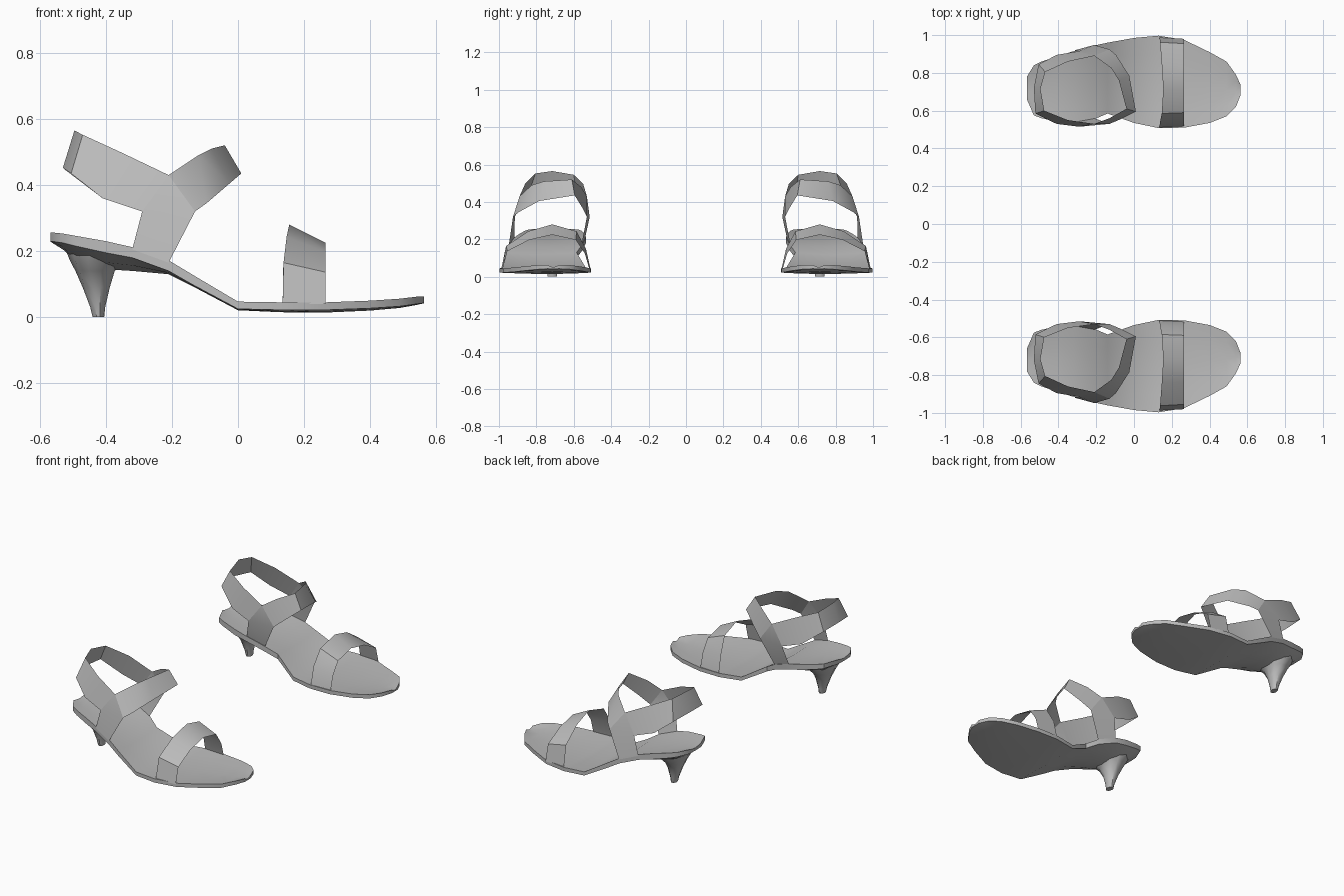
import bpy, bmesh, math

if "Cube" in bpy.data.objects:
    bpy.data.objects.remove(bpy.data.objects["Cube"])

grey = bpy.data.materials.new("grey_leather")
grey.diffuse_color = (0.5, 0.5, 0.5, 1)
grey.use_nodes = True
grey.node_tree.nodes["Principled BSDF"].inputs["Base Color"].default_value = grey.diffuse_color


def make(name, verts, faces, closed):
    """Build the near shoe's part (y = -w) and mirror it to the far shoe."""
    me = bpy.data.meshes.new(name)
    me.from_pydata([(x, -w, z) for x, w, z in verts], [], faces)
    bm = bmesh.new()
    bm.from_mesh(me)
    if closed:
        bmesh.ops.recalc_face_normals(bm, faces=bm.faces)
    else:  # open strap: face away from the middle of the foot
        for f in bm.faces:
            f.normal_update()
            c = f.calc_center_median()
            if f.normal.x * (c.x + off_x) + f.normal.y * (c.y + 0.73) + f.normal.z * (c.z - 0.2) < 0:
                f.normal_flip()
    bm.to_mesh(me)
    bm.free()
    me.materials.append(grey)
    ob = bpy.data.objects.new(name, me)
    bpy.context.collection.objects.link(ob)
    m = ob.modifiers.new("pair", 'MIRROR')
    m.use_axis = (False, True, False)
    m.use_mirror_merge = False
    bpy.context.view_layer.objects.active = ob
    ob.select_set(True)
    bpy.ops.object.shade_smooth_by_angle(angle=math.radians(40))
    ob.select_set(False)
    return ob


def loft(name, rings):
    n = len(rings[0])
    verts = [p for r in rings for p in r]
    faces = [(i * n + j, i * n + (j + 1) % n, (i + 1) * n + (j + 1) % n, (i + 1) * n + j)
             for i in range(len(rings) - 1) for j in range(n)]
    faces += [tuple(range(n)), tuple(range(len(verts) - n, len(verts)))]
    return make(name, verts, faces, True)


def ribbon(name, upper, lower):
    n = len(upper)
    faces = [(i, i + 1, n + i + 1, n + i) for i in range(n - 1)]
    return make(name, upper + lower, faces, False)


# Sole: x, inner edge, outer edge, top z, edge underside z, centre underside z
stations = [
    (-.567, .66, .78, .257, .230, .228), (-.53, .575, .84, .253, .225, .205),
    (-.49, .56, .86, .246, .215, .170), (-.40, .54, .89, .230, .195, .145),
    (-.32, .535, .915, .212, .180, .140), (-.21, .555, .945, .172, .140, .130),
    (-.14, .585, .96, .130, .100, .095), (0, .535, .985, .047, .025, .021),
    (.13, .508, .997, .045, .022, .015), (.265, .51, .975, .045, .022, .014),
    (.40, .535, .91, .050, .027, .020), (.49, .57, .86, .056, .033, .028),
    (.54, .62, .79, .062, .040, .037), (.563, .68, .74, .063, .043, .042)]
rings = []
for x, a, b, zt, ze, zc in stations:
    ring = []
    for t in (0, .2, .5, .8, 1):      # slightly dished footbed
        ring.append((x, a + (b - a) * t, zt - .012 * math.sin(math.pi * t)))
    for t in (1, .8, .5, .2, 0):      # rounded underside
        ring.append((x, a + (b - a) * t, ze + (zc - ze) * math.sin(math.pi * t)))
    rings.append(ring)
loft("sole", rings)

# Heel: z, back x, front x, half width
rings = []
for z, x0, x1, hw in [(0, -.44, -.405, .025), (.03, -.447, -.402, .03), (.09, -.470, -.388, .048),
                      (.14, -.492, -.373, .08), (.17, -.508, -.35, .11), (.20, -.52, -.32, .125)]:
    rings.append([((x0 + x1) / 2 + (x1 - x0) / 2 * math.cos(k * math.pi / 5),
                   .715 + hw * math.sin(k * math.pi / 5), z) for k in range(10)])
loft("heel", rings)

# Toe strap: arch with a higher back edge
off_x = -.2
arch = [(.51, .04), (.535, .15), (.585, .243), (.715, .28), (.843, .243), (.962, .165), (.988, .04)]
back, front = [], []
for w, z in arch:
    k = (z - .04) / .24
    back.append((.135 + .02 * k ** 3, w, z))
    front.append((.265, w + (.73 - w) * .03, .04 + (z - .04) * .77))
ribbon("toe_strap", back, front)

# Ankle strap: side legs, heel band and instep band
off_x = .25
out_top, out_rear, out_front = (-.21, .89, .43), (-.29, .915, .32), (-.13, .925, .32)
in_top, in_rear, in_front = (-.21, .53, .43), (-.29, .515, .32), (-.13, .53, .32)
ribbon("heel_band",
       [out_top, (-.35, .86, .497), (-.47, .805, .552), (-.495, .715, .565), (-.475, .6, .545),
        (-.35, .55, .497), in_top],
       [out_rear, (-.41, .895, .36), (-.505, .845, .435), (-.53, .72, .452), (-.522, .585, .445),
        (-.41, .53, .36), in_rear])
ribbon("instep_band",
       [out_top, (-.12, .825, .49), (-.08, .76, .51), (-.04, .61, .52), (-.13, .56, .48), in_top],
       [out_front, (-.095, .895, .345), (-.025, .785, .405), (.01, .595, .435), (-.07, .555, .37), in_front])
for side, top, rear, fore, base in [
        ("outer", out_top, out_rear, out_front, [(-.32, .918, .205), (-.21, .948, .165)]),
        ("inner", in_top, in_rear, in_front, [(-.32, .54, .205), (-.21, .56, .165)])]:
    make(side + "_ankle_leg", [top, rear, base[0], base[1], fore],
         [(0, 1, 4), (1, 2, 3, 4)], False)
